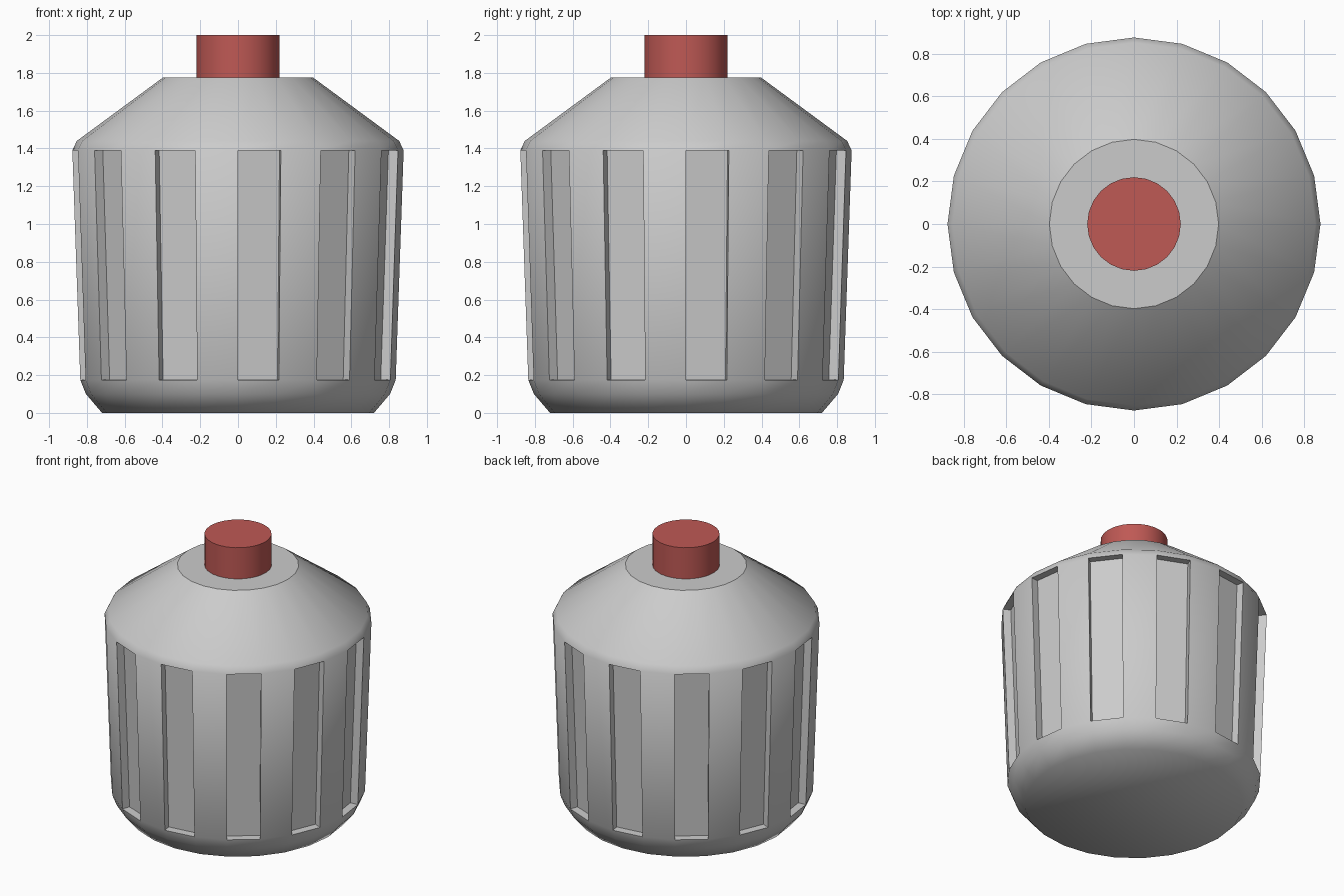
import bpy, bmesh, math

if "Cube" in bpy.data.objects:
    bpy.data.objects.remove(bpy.data.objects["Cube"])

SIDES = 24


def ring(bm, r, z):
    return [bm.verts.new((r * math.cos(2 * math.pi * i / SIDES),
                          r * math.sin(2 * math.pi * i / SIDES), z)) for i in range(SIDES)]


def revolve(name, profile, recess_band=None, depth=0.0):
    """Lathe (radius, z) points; recess every second face of one band."""
    bm = bmesh.new()
    rings = [ring(bm, r, z) for r, z in profile]
    panels = []
    for b, (lo, hi) in enumerate(zip(rings, rings[1:])):
        for i in range(SIDES):
            j = (i + 1) % SIDES
            f = bm.faces.new((lo[i], lo[j], hi[j], hi[i]))
            if b == recess_band and i % 2 == 0:
                panels.append(f)
    bm.faces.new(rings[0][::-1])
    bm.faces.new(rings[-1])
    bm.normal_update()

    # Push panels straight inwards
    if panels:
        moves = [f.normal.copy() * -depth for f in panels]
        res = bmesh.ops.extrude_discrete_faces(bm, faces=panels)
        for f, m in zip(res["faces"], moves):
            bmesh.ops.translate(bm, verts=f.verts[:], vec=m)
        # Rebuild the recess walls if the extrusion left them separate
        bmesh.ops.remove_doubles(bm, verts=bm.verts[:], dist=1e-5)
    bm.normal_update()

    # Smooth shading with creased edges, soft bottom rim on the body
    for f in bm.faces:
        f.smooth = True
    for e in bm.edges:
        soft = recess_band is not None and all(v.co.z < 0.001 for v in e.verts)
        if len(e.link_faces) == 2:
            e.smooth = soft or e.calc_face_angle() < math.radians(30)
    mesh = bpy.data.meshes.new(name)
    bm.to_mesh(mesh)
    bm.free()
    obj = bpy.data.objects.new(name, mesh)
    bpy.context.collection.objects.link(obj)
    return obj


# Tapered body with grip recesses and sloped shoulder
revolve("body", [(0.72, 0), (0.805, 0.1), (0.835, 0.175), (0.877, 1.39),
                 (0.853, 1.44), (0.398, 1.775)], recess_band=2, depth=0.055)

# Red button on top
button = revolve("button", [(0.22, 1.765), (0.22, 2.0)])
red = bpy.data.materials.new("red")
red.diffuse_color = (0.52, 0.1, 0.09, 1)
red.use_nodes = True
red.node_tree.nodes["Principled BSDF"].inputs["Base Color"].default_value = red.diffuse_color
button.data.materials.append(red)
